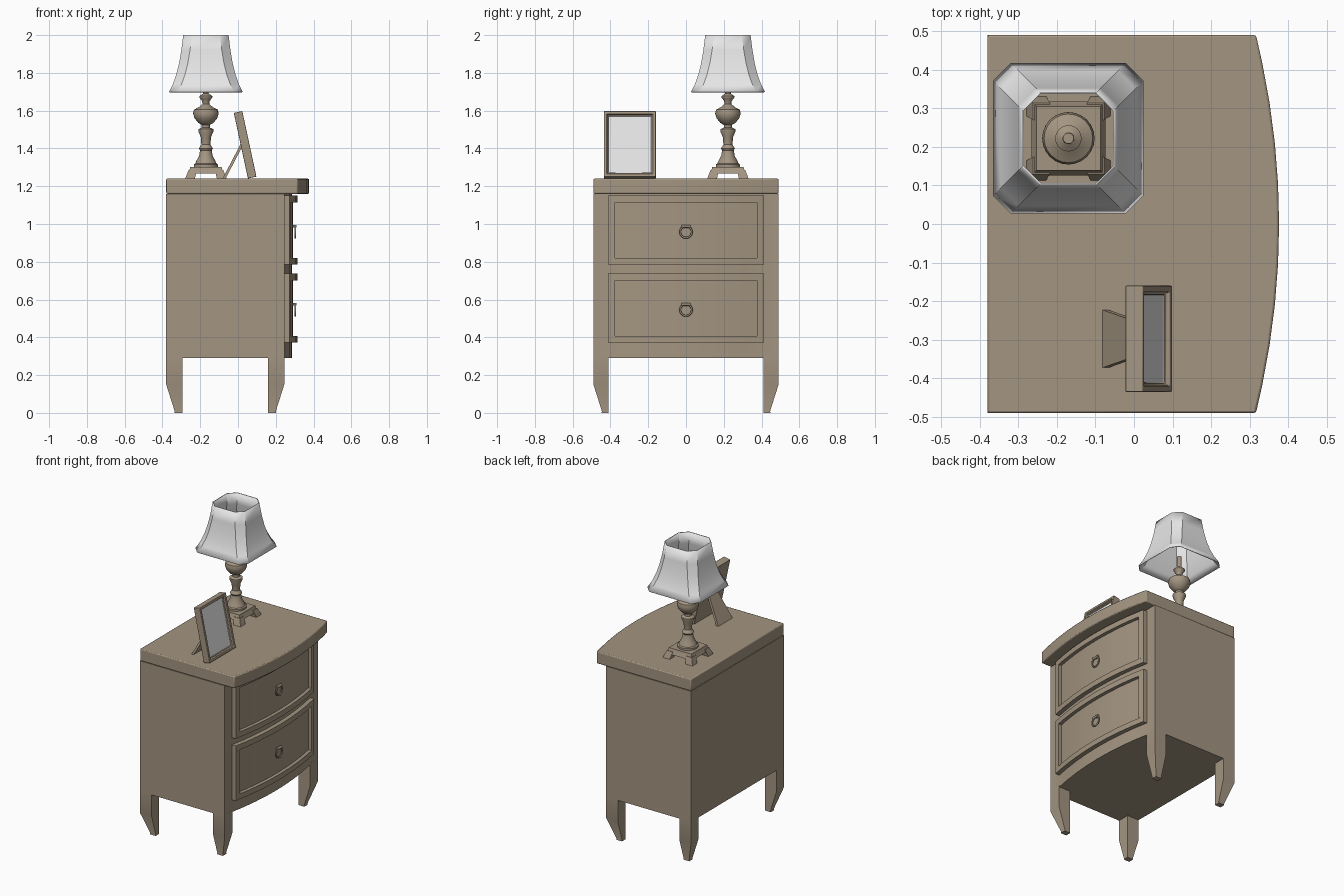
import bpy, bmesh, math
from mathutils import Matrix, Vector

if "Cube" in bpy.data.objects:
    bpy.data.objects.remove(bpy.data.objects["Cube"])


def material(name, rgb):
    m = bpy.data.materials.new(name)
    m.use_nodes = True
    m.diffuse_color = (*rgb, 1)
    m.node_tree.nodes["Principled BSDF"].inputs["Base Color"].default_value = (*rgb, 1)
    return m


WOOD = material("warm_wood", (0.37, 0.30, 0.22))
PALE = material("pale_grey", (0.8, 0.8, 0.8))
BOW = 0.25            # curvature of the bowed front
HALF_Y = 0.49
TOP_Z = 1.24


def finish(bm, name, mats=(WOOD,), bevel=0, recalc=True):
    if recalc:
        bmesh.ops.recalc_face_normals(bm, faces=bm.faces)
    mesh = bpy.data.meshes.new(name)
    bm.to_mesh(mesh)
    bm.free()
    ob = bpy.data.objects.new(name, mesh)
    bpy.context.collection.objects.link(ob)
    for m in mats:
        mesh.materials.append(m)
    bpy.ops.object.select_all(action="DESELECT")
    ob.select_set(True)
    bpy.context.view_layer.objects.active = ob
    bpy.ops.object.shade_smooth_by_angle(angle=math.radians(32))
    if bevel:
        mod = ob.modifiers.new("soft_edges", "BEVEL")
        mod.width = bevel
        mod.segments = 2
        mod.limit_method = "ANGLE"
        mod.angle_limit = math.radians(40)
    return ob


def loft(bm, rings, caps=True):
    """Bridge equal-length closed rings of points."""
    vs = [[bm.verts.new(p) for p in ring] for ring in rings]
    n = len(vs[0])
    for a, b in zip(vs, vs[1:]):
        for i in range(n):
            j = (i + 1) % n
            bm.faces.new((a[i], a[j], b[j], b[i]))
    if caps:
        bm.faces.new(vs[0][::-1])
        bm.faces.new(vs[-1])


def prism(bm, outline, z0, z1):
    loft(bm, [[(x, y, z) for x, y in outline] for z in (z0, z1)])


def rect(x0, x1, y0, y1, z):
    return [(x0, y0, z), (x1, y0, z), (x1, y1, z), (x0, y1, z)]


def bow_curve(peak, y0, y1):
    ys = [y0] + [y for y in (-0.42, -0.315, -0.21, -0.105, 0, 0.105, 0.21, 0.315, 0.42)
                 if y0 < y < y1] + [y1]
    return [(peak - BOW * y * y, y) for y in ys]


def bow_strip(bm, peak, y0, y1, z0, z1, back=0.2):
    prism(bm, [(back, y0)] + bow_curve(peak, y0, y1) + [(back, y1)], z0, z1)


# Cabinet carcass with bowed front
bm = bmesh.new()
prism(bm, [(-0.38, -HALF_Y), (0.245, -HALF_Y)] + bow_curve(0.286, -0.41, 0.41)
      + [(0.245, HALF_Y), (-0.38, HALF_Y)], 0.29, 1.16)
finish(bm, "cabinet_body")

# Overhanging top
bm = bmesh.new()
prism(bm, [(-0.38, -HALF_Y)] + bow_curve(0.376, -HALF_Y, HALF_Y) + [(-0.38, HALF_Y)], 1.16, TOP_Z)
finish(bm, "cabinet_top", bevel=0.006)

# Legs tapered on their outer sides
for x_out, sx, end in ((-0.38, 1, "back"), (0.245, -1, "front")):
    for sy, side in ((-1, "right"), (1, "left")):
        bm = bmesh.new()
        x_in, y_in = x_out + sx * 0.086, sy * 0.41
        rings = []
        for z, cut in ((0, 0.043), (0.008, 0.045), (0.15, 0), (0.3, 0)):
            xs = sorted((x_in, x_out + sx * cut))
            ys = sorted((y_in, sy * (HALF_Y - cut)))
            rings.append(rect(*xs, *ys, z))
        loft(bm, rings)
        finish(bm, f"{end}_{side}_leg")

# Drawers: recessed panel, raised border and ring pull
for label, z0 in (("lower", 0.372), ("upper", 0.785)):
    z1, w, h = z0 + 0.366, 0.412, 0.036
    bm = bmesh.new()
    bow_strip(bm, 0.292, -w, w, z0, z1)
    finish(bm, f"{label}_drawer_panel")
    bm = bmesh.new()
    bow_strip(bm, 0.315, -w, w, z0, z0 + h)
    bow_strip(bm, 0.315, -w, w, z1 - h, z1)
    for s in (-1, 1):
        bow_strip(bm, 0.315, *sorted((s * w, s * (w - h))), z0 + h, z1 - h)
    finish(bm, f"{label}_drawer_border")

    zc = (z0 + z1) / 2 - 0.01
    bpy.ops.mesh.primitive_torus_add(location=(0.303, 0, zc), rotation=(0, math.pi / 2, 0),
                                     major_radius=0.031, minor_radius=0.005,
                                     major_segments=24, minor_segments=8)
    ring = bpy.context.object
    ring.name = f"{label}_drawer_ring"
    ring.data.materials.append(WOOD)
    bpy.ops.object.shade_smooth()
    bm = bmesh.new()
    along_y = Matrix.Rotation(math.pi / 2, 4, "X")
    along_x = Matrix.Rotation(math.pi / 2, 4, "Y")
    for rot, radius, depth, x in ((along_y, 0.008, 0.045, 0.303), (along_x, 0.006, 0.02, 0.294)):
        bmesh.ops.create_cone(bm, cap_ends=True, segments=12, radius1=radius, radius2=radius,
                              depth=depth, matrix=Matrix.Translation((x, 0, zc + 0.03)) @ rot)
    finish(bm, f"{label}_drawer_ring_mount")

# Picture frame leaning back, with recessed picture
tilt = Matrix.Translation((0.075, -0.2975, 1.246)) @ Matrix.Rotation(-0.212, 4, "Y")
bm = bmesh.new()
loft(bm, [rect(-0.023, 0.023, -0.1375, 0.1375, z) for z in (0, 0.355)])
bmesh.ops.recalc_face_normals(bm, faces=bm.faces)
front = max(bm.faces, key=lambda f: f.normal.x)
bmesh.ops.inset_region(bm, faces=[front], thickness=0.022)
bmesh.ops.inset_region(bm, faces=[front], thickness=0.004, depth=-0.012)
bmesh.ops.inset_region(bm, faces=[front], thickness=0.006)
bmesh.ops.inset_region(bm, faces=[front], thickness=0.002, depth=-0.006)
front.material_index = 1
bmesh.ops.transform(bm, matrix=tilt, verts=bm.verts)
finish(bm, "picture_frame", (WOOD, PALE), bevel=0.003)

# Flared strut behind the frame
bm = bmesh.new()
rings = []
for x, z, half in ((-0.082, TOP_Z, 0.075), (0.012, 1.42, 0.042)):
    rings.append(rect(x, x + 0.016, -0.2975 - half, -0.2975 + half, z))
loft(bm, rings)
finish(bm, "picture_frame_strut")

# Lamp
LX, LY = -0.17, 0.222


def square(half, z):
    return rect(LX - half, LX + half, LY - half, LY + half, z)


# Lamp base plate and corner feet
bm = bmesh.new()
loft(bm, [square(0.096, 1.268), square(0.086, 1.29), square(0.083, 1.303)])
finish(bm, "lamp_base")
bm = bmesh.new()
for sx in (-1, 1):
    for sy in (-1, 1):
        rings = []
        for z, inner, outer in ((TOP_Z, 0.058, 0.109), (1.25, 0.056, 0.106), (1.285, 0.048, 0.092)):
            xs = sorted((LX + sx * inner, LX + sx * outer))
            ys = sorted((LY + sy * inner, LY + sy * outer))
            rings.append(rect(*xs, *ys, z))
        loft(bm, rings)
finish(bm, "lamp_feet")

# Turned lamp stem
profile = [(0.064, 1.30), (0.064, 1.315), (0.056, 1.32), (0.05, 1.335), (0.036, 1.36),
           (0.031, 1.39), (0.037, 1.40), (0.031, 1.41), (0.024, 1.42), (0.027, 1.46),
           (0.04, 1.49), (0.04, 1.502), (0.022, 1.51), (0.022, 1.525), (0.04, 1.535),
           (0.06, 1.56), (0.068, 1.585), (0.063, 1.605), (0.035, 1.62), (0.018, 1.635),
           (0.02, 1.65), (0.034, 1.67), (0.034, 1.677), (0.015, 1.69), (0.014, 1.765)]
bm = bmesh.new()
N = 24
loft(bm, [[(LX + r * math.cos(math.tau * i / N), LY + r * math.sin(math.tau * i / N), z)
           for i in range(N)] for r, z in profile])
finish(bm, "lamp_stem")

# Flared shade with chamfered corners, open at both ends
bm = bmesh.new()
rings = []
for z, h in ((1.70, 0.195), (1.74, 0.175), (1.79, 0.157), (1.85, 0.142), (1.92, 0.13), (2.0, 0.12)):
    c = h - 0.046
    pts = [(h, -c), (h, c), (c, h), (-c, h), (-h, c), (-h, -c), (-c, -h), (c, -h)]
    rings.append([(LX + x, LY + y, z) for x, y in pts])
loft(bm, rings, caps=False)
shade = finish(bm, "lamp_shade", (PALE,), recalc=False)
wall = shade.modifiers.new("wall", "SOLIDIFY")
wall.thickness = 0.005
wall.offset = -1
